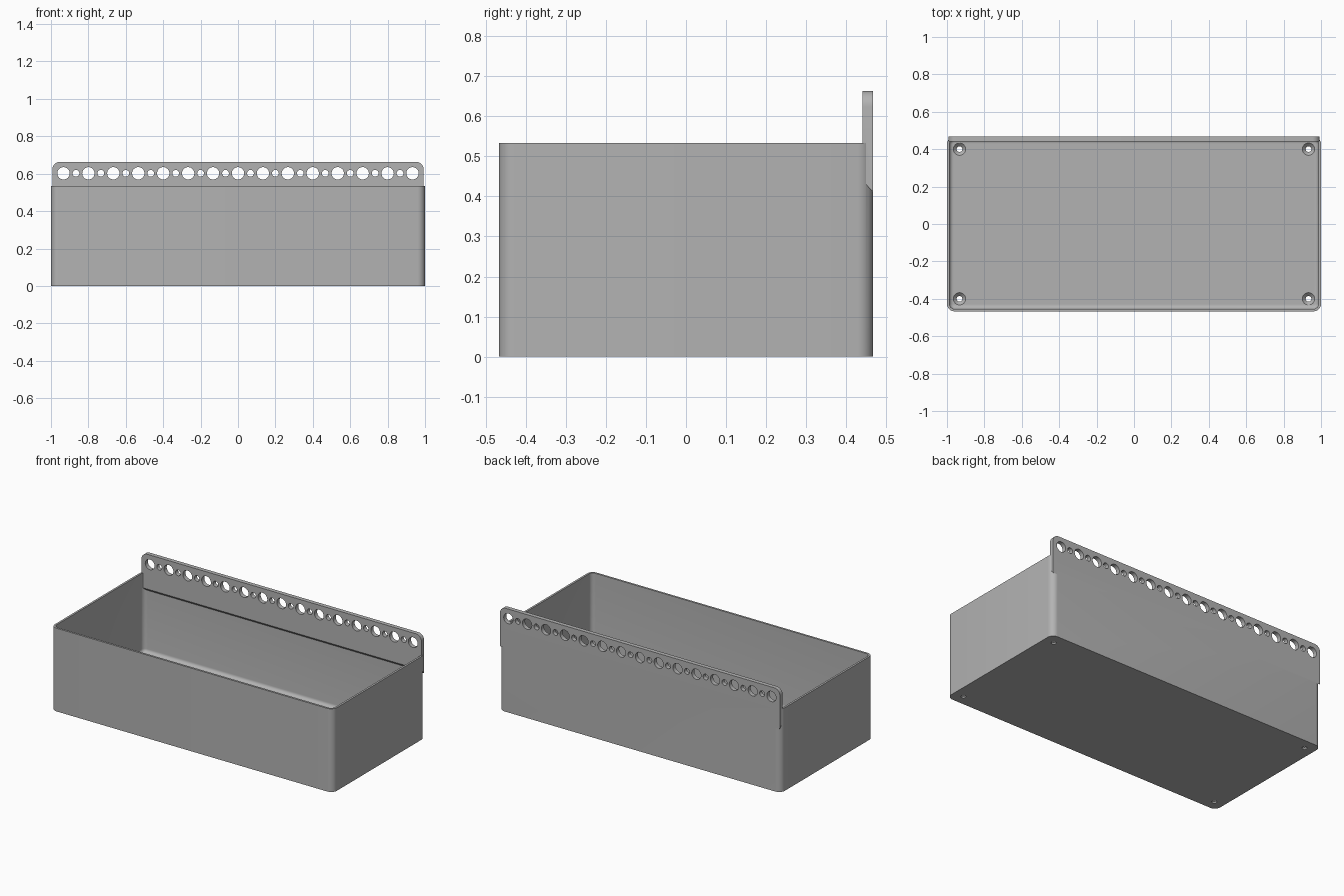
import bpy, bmesh
from math import sin, cos, pi

cube = bpy.data.objects.get("Cube")
if cube:
    bpy.data.objects.remove(cube, do_unlink=True)

HX, HY, TOP = 1.0, 0.467, 0.533      # bin half sizes and rim height
WALL, FLOOR, FILLET = 0.013, 0.027, 0.022
CORNER = 0.04
PANEL_TOP, PANEL_Y = 0.663, 0.44
PITCH, HOLE_Z = 0.1333, 0.602

grey = bpy.data.materials.new("Plain Grey")
grey.use_nodes = True
grey.diffuse_color = (0.45, 0.45, 0.45, 1)
grey.node_tree.nodes["Principled BSDF"].inputs["Base Color"].default_value = grey.diffuse_color


def finish(name, bm):
    bmesh.ops.recalc_face_normals(bm, faces=bm.faces)
    mesh = bpy.data.meshes.new(name)
    bm.to_mesh(mesh)
    bm.free()
    mesh.materials.append(grey)
    obj = bpy.data.objects.new(name, mesh)
    bpy.context.collection.objects.link(obj)
    return obj


def rounded_rect(inset, steps=8):
    """Outline of the bin, moved inwards by inset."""
    r = max(CORNER - inset, 0.003)
    cx, cy = HX - inset - r, HY - inset - r
    points = []
    for i, (sx, sy) in enumerate([(1, 1), (-1, 1), (-1, -1), (1, -1)]):
        for k in range(steps + 1):
            a = (i + k / steps) * pi / 2
            points.append((sx * cx + r * cos(a), sy * cy + r * sin(a)))
    return points


def loft(bm, loops):
    """Skin a closed solid through rings of points."""
    rings = [[bm.verts.new(p) for p in loop] for loop in loops]
    for a, b in zip(rings, rings[1:]):
        n = len(a)
        for i in range(n):
            j = (i + 1) % n
            bm.faces.new((a[i], a[j], b[j], b[i]))
    bm.faces.new(rings[0][::-1])
    bm.faces.new(rings[-1])


def boolean(target, tool, operation):
    mod = target.modifiers.new(operation.title(), 'BOOLEAN')
    mod.operation, mod.solver, mod.object = operation, 'EXACT', tool
    bpy.context.view_layer.objects.active = target
    bpy.ops.object.modifier_apply(modifier=mod.name)
    bpy.data.objects.remove(tool, do_unlink=True)


def circle(r, n=32):
    return [(r * cos(2 * pi * i / n), r * sin(2 * pi * i / n)) for i in range(n)]


# Open bin with rounded corners and a filleted floor
sections = [(0, 0), (0, TOP), (WALL, TOP)]
for k in range(7):
    a = k / 6 * pi / 2
    sections.append((WALL + FILLET * (1 - cos(a)), FLOOR + FILLET * (1 - sin(a))))
bm = bmesh.new()
loft(bm, [[(x, y, z) for x, y in rounded_rect(inset)] for inset, z in sections])
bin_body = finish("storage_bin", bm)

# Hanging panel with rounded top corners and a sloping underside
half, r = 0.993, 0.04
arc = [(half - r + r * cos(k * pi / 16), PANEL_TOP - r + r * sin(k * pi / 16)) for k in range(9)]
outline = arc + [(-x, z) for x, z in reversed(arc)]
bm = bmesh.new()
loft(bm, [[(half, y, low)] + [(x, y, z) for x, z in outline] + [(-half, y, low)]
          for y, low in [(PANEL_Y, 0.44), (HY, 0.41)]])
boolean(bin_body, finish("hanging_panel", bm), 'UNION')

# Row of alternating large and small holes in the panel
bm = bmesh.new()
for i in range(-14, 15):
    ring = circle(0.018 if i % 2 else 0.033)
    loft(bm, [[(i * PITCH / 2 + x, y, HOLE_Z + z) for x, z in ring] for y in (0.4, 0.5)])

# Countersunk screw holes in the floor
for sx in (-1, 1):
    for sy in (-1, 1):
        stations = [(0.015, -0.02), (0.015, 0.009), (0.033, FLOOR), (0.033, FLOOR + 0.01)]
        loft(bm, [[(sx * 0.933 + x, sy * 0.4 + y, z) for x, y in circle(rad)]
                  for rad, z in stations])
boolean(bin_body, finish("hole_cutter", bm), 'DIFFERENCE')

# Smooth the curved surfaces and keep the edges sharp
bpy.ops.object.select_all(action='DESELECT')
bin_body.select_set(True)
bpy.context.view_layer.objects.active = bin_body
bpy.ops.object.shade_smooth_by_angle(angle=pi / 6)
